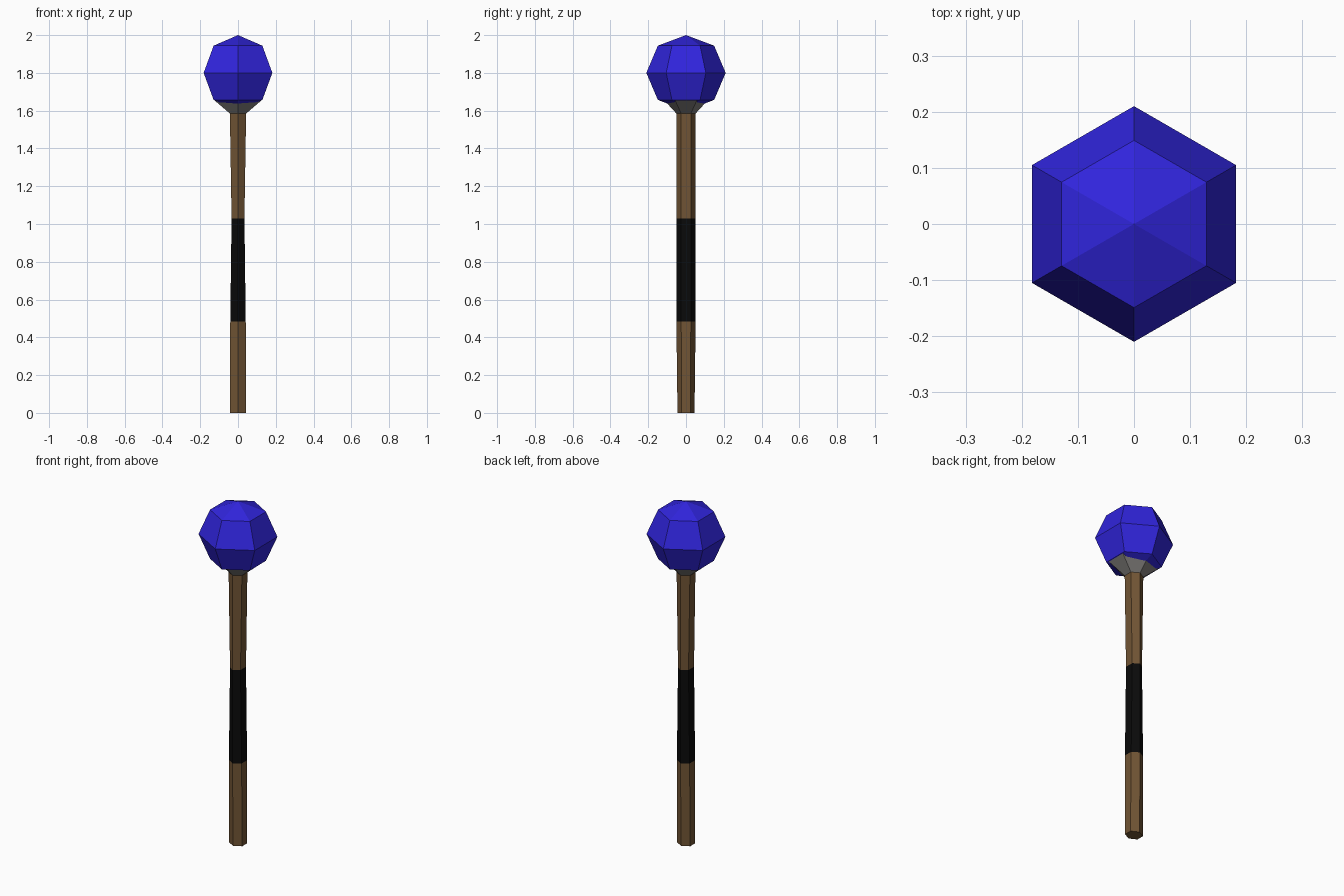
import bpy, math

cube = bpy.data.objects.get("Cube")
if cube:
    bpy.data.objects.remove(cube, do_unlink=True)


def material(name, color):
    mat = bpy.data.materials.new(name)
    mat.use_nodes = True
    mat.diffuse_color = (*color, 1)
    mat.node_tree.nodes["Principled BSDF"].inputs["Base Color"].default_value = (*color, 1)
    return mat


SIDES = 6


def hex_loft(name, rings, mat):
    """Flat-faced hexagonal loft through (half x, half y, z) rings; a zero ring is a point."""
    verts, faces, loops = [], [], []
    for hx, hy, z in rings:
        start = len(verts)
        if hy == 0:
            verts.append((0, 0, z))
            loops.append([start] * SIDES)
            continue
        for i in range(SIDES):
            a = math.pi / 2 + i * math.tau / SIDES
            verts.append((hx * math.cos(a) / math.cos(math.pi / 6), hy * math.sin(a), z))
        loops.append(list(range(start, start + SIDES)))
    for low, high in zip(loops, loops[1:]):
        for i in range(SIDES):
            j = (i + 1) % SIDES
            quad = [low[i], low[j], high[j], high[i]]
            faces.append(list(dict.fromkeys(quad)))
    # Close open ends
    if rings[0][1]:
        faces.append(loops[0][::-1])
    if rings[-1][1]:
        faces.append(loops[-1])
    mesh = bpy.data.meshes.new(name)
    mesh.from_pydata(verts, [], faces)
    mesh.materials.append(mat)
    obj = bpy.data.objects.new(name, mesh)
    bpy.context.collection.objects.link(obj)
    return obj


wood = material("brown wood", (0.165, 0.09, 0.035))
grip = material("black grip", (0.003, 0.003, 0.003))
metal = material("grey metal", (0.22, 0.21, 0.2))
gem = material("blue gem", (0.03, 0.018, 0.72))

# Shaft in three sections, waisted towards the top of the grip
butt, grip_low, grip_high, neck = (
    (0.043, 0.045, 0), (0.041, 0.051, 0.485), (0.034, 0.051, 1.03), (0.043, 0.051, 1.585))
hex_loft("lower_shaft", [butt, grip_low], wood)
hex_loft("grip_wrap", [grip_low, grip_high], grip)
hex_loft("upper_shaft", [grip_high, neck], wood)

# Flared collar holding the ball
hex_loft("collar", [neck, (0.125, 0.115, 1.655)], metal)

# Faceted ball head
R, CENTRE = 0.21, 1.8
ball = [(0, 0, 1.6)]
for r, z in ((0.149, 1.657), (R, CENTRE), (0.149, 1.944)):
    ball.append((r * math.cos(math.pi / 6), r, z))
ball.append((0, 0, 2))
hex_loft("ball_head", ball, gem)
